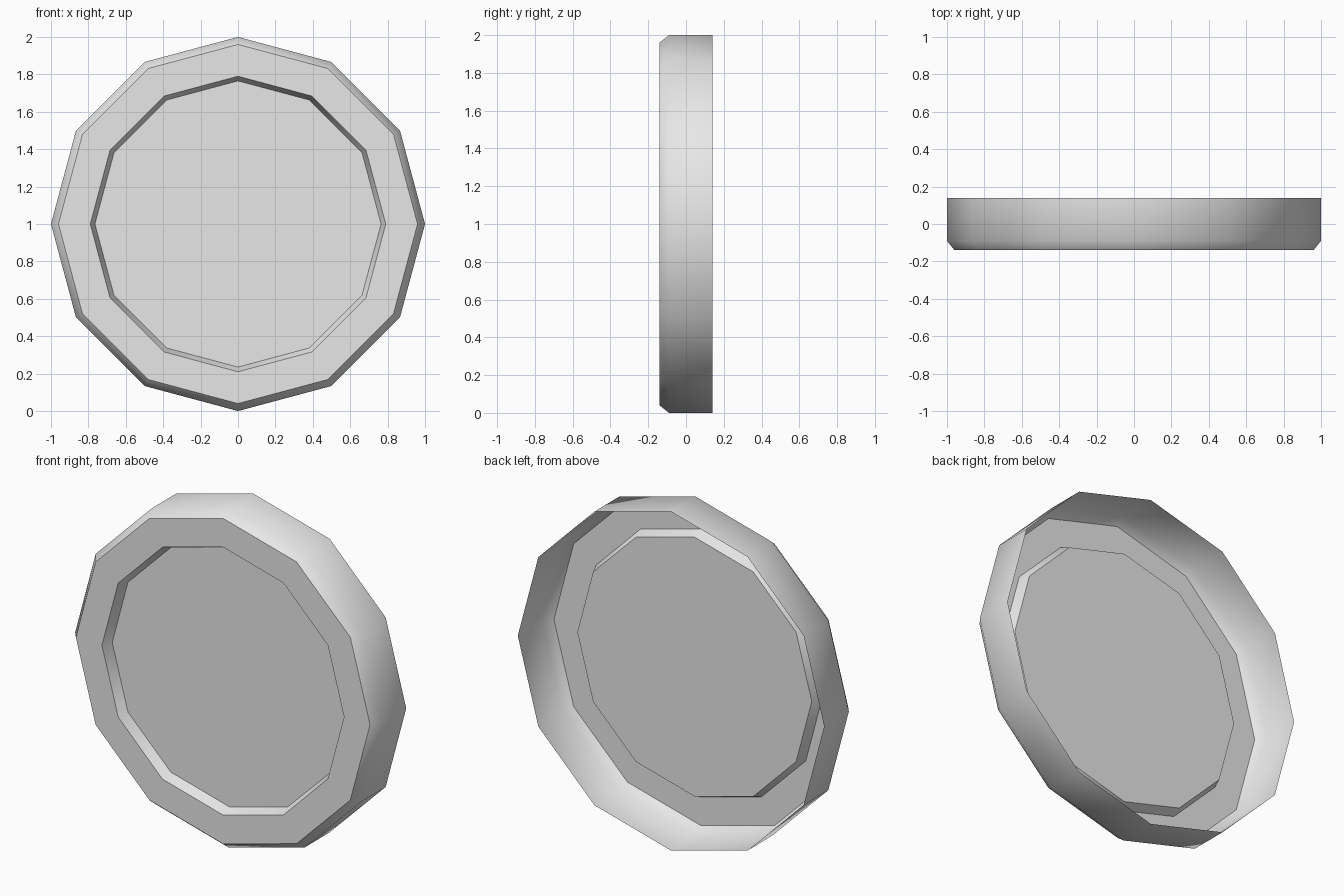
import bpy, bmesh
from math import cos, sin, pi, radians

cube = bpy.data.objects.get("Cube")
if cube:
    bpy.data.objects.remove(cube)

SIDES = 12

# One plain grey for the whole shell
grey = bpy.data.materials.new("light_grey")
grey.use_nodes = True
colour = (0.8, 0.8, 0.8, 1)
grey.diffuse_color = colour
grey.node_tree.nodes["Principled BSDF"].inputs["Base Color"].default_value = colour

# Profile (radius, y): open back rim, wall, bevel, front ring, recess
profile = [(1.0, 0.14), (1.0, -0.09), (0.96, -0.14), (0.79, -0.14), (0.765, -0.08)]

bm = bmesh.new()
rings = []
for r, y in profile:
    rings.append([bm.verts.new((r * cos(2 * pi * i / SIDES), y, 1 + r * sin(2 * pi * i / SIDES)))
                  for i in range(SIDES)])

# Bands of the single-walled shell
for a, b in zip(rings, rings[1:]):
    for i in range(SIDES):
        j = (i + 1) % SIDES
        bm.faces.new((a[i], a[j], b[j], b[i]))

# Recessed centre panel
bm.faces.new(rings[-1])
bmesh.ops.recalc_face_normals(bm, faces=bm.faces)
bm.faces.ensure_lookup_table()
if bm.faces[-1].normal.y > 0:
    bmesh.ops.reverse_faces(bm, faces=bm.faces)

mesh = bpy.data.meshes.new("dish_shell")
bm.to_mesh(mesh)
bm.free()
mesh.materials.append(grey)
dish = bpy.data.objects.new("dish_shell", mesh)
bpy.context.collection.objects.link(dish)

# Smooth wall and bevel, crisp ring and panel edges
bpy.ops.object.select_all(action='DESELECT')
dish.select_set(True)
bpy.context.view_layer.objects.active = dish
bpy.ops.object.shade_smooth_by_angle(angle=radians(45))
